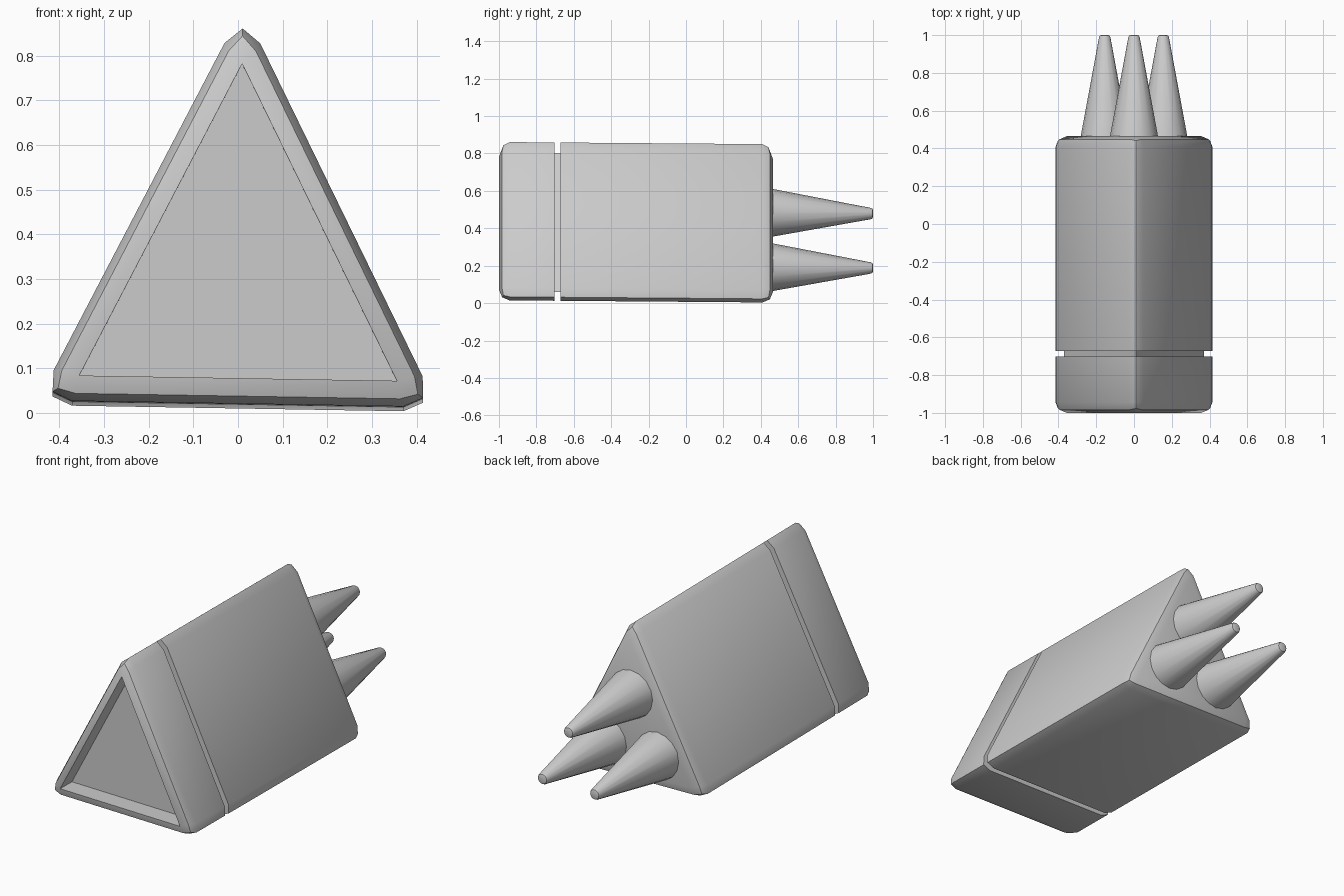
import bpy, bmesh, math
from mathutils import Vector, Matrix

if "Cube" in bpy.data.objects:
    bpy.data.objects.remove(bpy.data.objects["Cube"])

# Slightly skewed triangular section (x, z), before edge rounding
TRI = [Vector((-0.448, 0.017)), Vector((0.447, 0.002)), Vector((0.011, 0.896))]
SLOPE = -0.008


def inset(points, d):
    a = (points[1] - points[2]).length
    b = (points[2] - points[0]).length
    c = (points[0] - points[1]).length
    s = (a + b + c) / 2
    radius = math.sqrt((s - a) * (s - b) * (s - c) / s)
    centre = (points[0] * a + points[1] * b + points[2] * c) / (a + b + c)
    return [centre + (p - centre) * (1 - d / radius) for p in points]


def finish(bm, name):
    for v in bm.verts:
        v.co.z += SLOPE * (v.co.y - 0.46)
    bmesh.ops.recalc_face_normals(bm, faces=bm.faces)
    mesh = bpy.data.meshes.new(name)
    bm.to_mesh(mesh)
    bm.free()
    ob = bpy.data.objects.new(name, mesh)
    bpy.context.collection.objects.link(ob)
    bpy.ops.object.select_all(action='DESELECT')
    ob.select_set(True)
    bpy.context.view_layer.objects.active = ob
    bpy.ops.object.shade_smooth_by_angle(angle=math.radians(35))
    return ob


def prism(name, points, y0, y1, round_end=None, recess=0):
    bm = bmesh.new()
    front = [bm.verts.new((p.x, y0, p.y)) for p in points]
    back = [bm.verts.new((p.x, y1, p.y)) for p in points]
    bm.faces.new(front)
    bm.faces.new(back[::-1])
    for i in range(3):
        j = (i + 1) % 3
        bm.faces.new((front[j], front[i], back[i], back[j]))
    bmesh.ops.recalc_face_normals(bm, faces=bm.faces)
    if round_end is not None:
        edges = []
        for e in bm.edges:
            a, b = e.verts
            if abs(a.co.y - b.co.y) > 0.01 or abs(a.co.y - round_end) < 0.001:
                edges.append(e)
        bmesh.ops.bevel(bm, geom=edges, offset=0.08, offset_type='WIDTH',
                        segments=2, profile=0.5, affect='EDGES')
    if recess:
        face = min(bm.faces, key=lambda f: f.calc_center_median().y)
        new = bmesh.ops.extrude_discrete_faces(bm, faces=[face])['faces'][0]
        bmesh.ops.translate(bm, verts=new.verts, vec=(0, recess, 0))
    return finish(bm, name)


# Main body, end cap and the narrower core seen in the groove
prism("body", TRI, -0.672, 0.465, round_end=0.465)
prism("end_cap", TRI, -1.0, -0.702, round_end=-1.0, recess=0.10)
prism("groove_core", inset(TRI, 0.047), -0.72, -0.65)

# Three tapered spikes with softened tips
for name, x, z in (("upper_spike", 0.0, 0.483),
                   ("left_spike", -0.155, 0.192),
                   ("right_spike", 0.155, 0.192)):
    bm = bmesh.new()
    turn = Matrix.Translation((x, 0.73, z)) @ Matrix.Rotation(-math.pi / 2, 4, 'X')
    bmesh.ops.create_cone(bm, cap_ends=True, segments=16, radius1=0.128,
                          radius2=0.028, depth=0.54, matrix=turn)
    tip = [e for e in bm.edges if all(v.co.y > 0.99 for v in e.verts)]
    bmesh.ops.bevel(bm, geom=tip, offset=0.01, segments=2, profile=0.5,
                    affect='EDGES')
    finish(bm, name)
